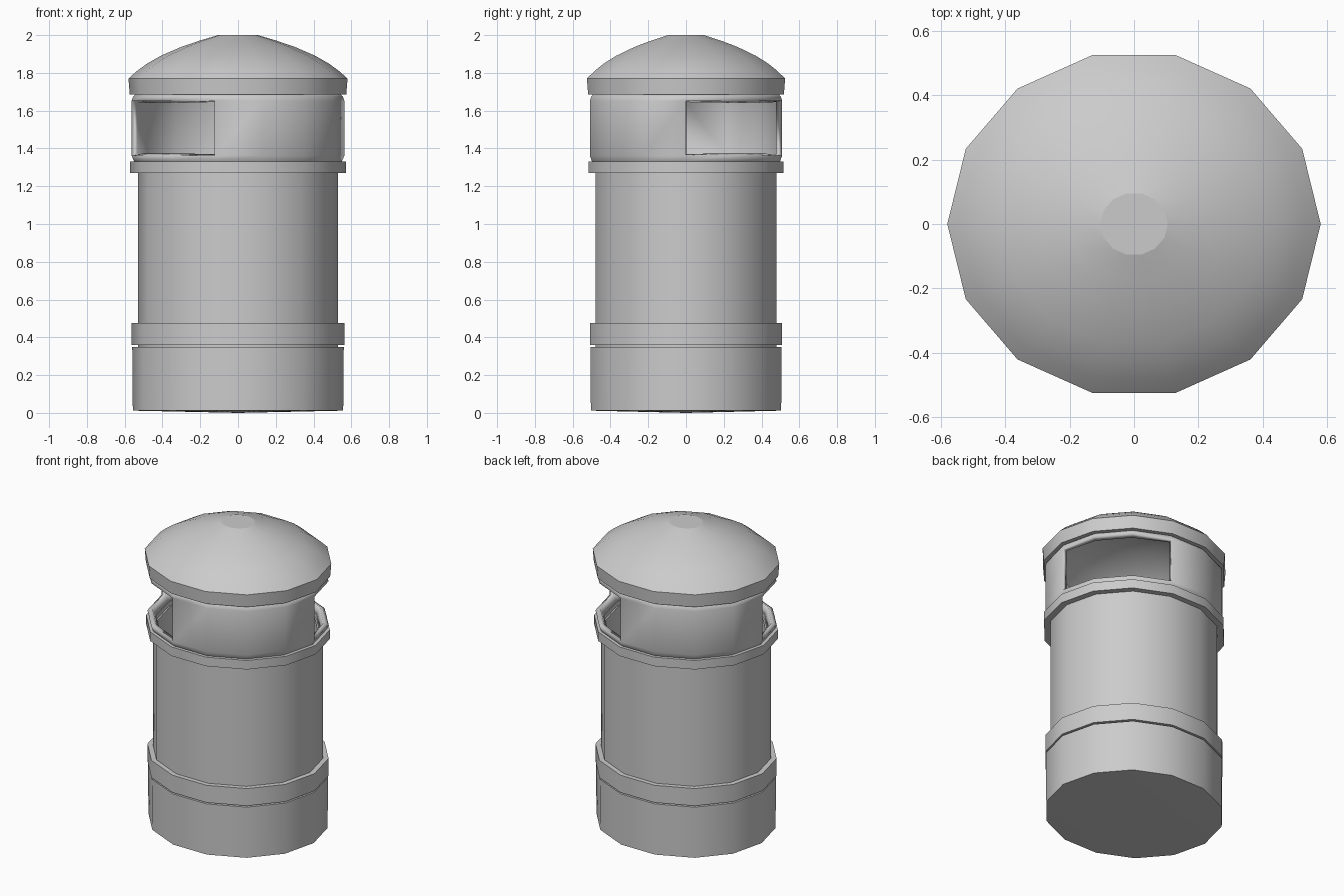
import bpy
import math

if "Cube" in bpy.data.objects:
    bpy.data.objects.remove(bpy.data.objects["Cube"])

SIDES = 14
DEPTH = 0.928  # the plan is slightly squashed front to back


def lathe(name, profile, closed=False, skip=None):
    """Spin (radius, z) points; radius 0 becomes one pole vertex.
    skip(row, sector) leaves a face out."""
    verts, rings, faces = [], [], []
    for r, z in profile:
        start = len(verts)
        if r == 0:
            verts.append((0, 0, z))
            rings.append([start] * SIDES)
            continue
        for i in range(SIDES):
            a = math.tau * i / SIDES
            verts.append((r * math.cos(a), DEPTH * r * math.sin(a), z))
        rings.append(list(range(start, start + SIDES)))
    pairs = list(zip(rings, rings[1:]))
    if closed:
        pairs.append((rings[-1], rings[0]))
    for row, (lo, hi) in enumerate(pairs):
        for i in range(SIDES):
            if skip and skip(row, i):
                continue
            j = (i + 1) % SIDES
            quad = [lo[i], lo[j], hi[j], hi[i]]
            faces.append(list(dict.fromkeys(quad)))
    mesh = bpy.data.meshes.new(name)
    mesh.from_pydata(verts, [], faces)
    mesh.update()
    obj = bpy.data.objects.new(name, mesh)
    bpy.context.collection.objects.link(obj)
    bpy.ops.object.select_all(action='DESELECT')
    obj.select_set(True)
    bpy.context.view_layer.objects.active = obj
    bpy.ops.object.shade_smooth_by_angle(angle=math.radians(33))
    return obj


def band(name, outer, inner, z0, z1):
    return lathe(name, [(outer, z0), (outer, z1), (inner, z1), (inner, z0)], closed=True)


# plinth with a very shallow bulged underside
lathe("base", [(0, 0.0), (0.557, 0.012), (0.56, 0.35), (0.52, 0.35)])

# bands around the foot and the shoulder
band("lower_band", 0.563, 0.51, 0.36, 0.475)
band("upper_band", 0.571, 0.51, 1.27, 1.33)

# hollow main barrel with an inside floor
lathe("barrel", [(0.53, 0.33), (0.53, 1.30), (0.50, 1.30), (0.50, 0.36), (0, 0.36)])

# hopper wall with two opposite openings, each three facets wide
hopper = lathe("hopper",
               [(0.54, 1.315), (0.552, 1.335), (0.563, 1.362), (0.563, 1.652),
                (0.555, 1.675), (0.54, 1.69)],
               skip=lambda row, i: row == 2 and i % 7 < 3)
wall = hopper.modifiers.new("wall_thickness", 'SOLIDIFY')
wall.thickness = 0.033
wall.offset = -1

# domed lid, hollow underneath
lid = lathe("lid",
            [(0, 1.96), (0.2, 1.94), (0.40, 1.86), (0.52, 1.76), (0.52, 1.685),
             (0.573, 1.685), (0.58, 1.77), (0.535, 1.81), (0.48, 1.85), (0.41, 1.89),
             (0.30, 1.938), (0.20, 1.972), (0.105, 2.0), (0, 2.0)])
# flat disc on the crown
for p in lid.data.polygons:
    if p.center.z > 1.995:
        p.use_smooth = False
